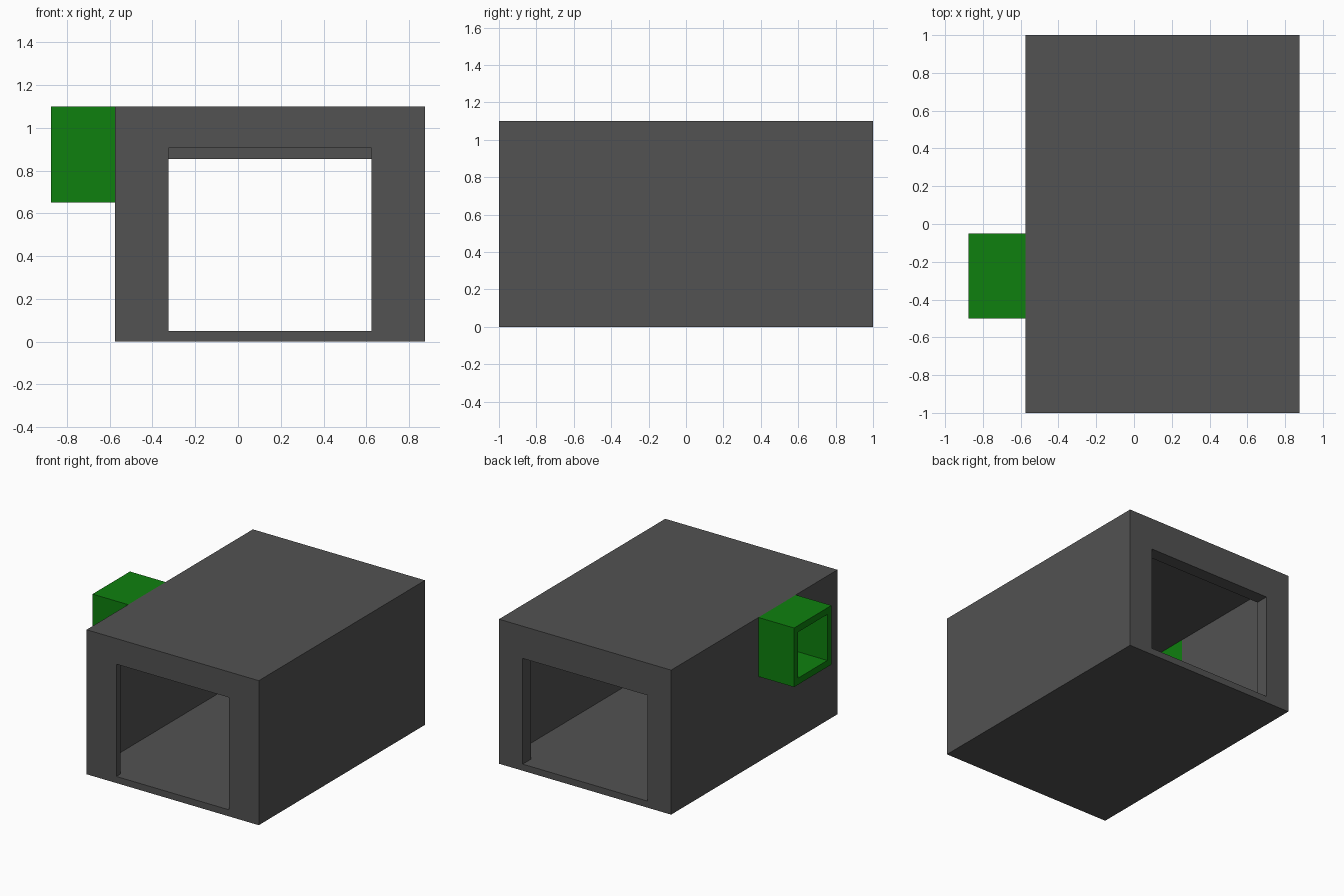
import bpy
import bmesh
from mathutils import Vector

old = bpy.data.objects.get("Cube")
if old:
    bpy.data.objects.remove(old, do_unlink=True)


def material(name, rgb):
    m = bpy.data.materials.new(name)
    m.use_nodes = True
    m.diffuse_color = (*rgb, 1)
    bsdf = next(n for n in m.node_tree.nodes if n.type == 'BSDF_PRINCIPLED')
    bsdf.inputs["Base Color"].default_value = (*rgb, 1)
    return m


GREY = material("dark grey", (0.085, 0.085, 0.085))
GREEN = material("green", (0.0045, 0.216, 0.0045))


def box(name, x, y, z, mat):
    """Box from (min, max) ranges along each axis."""
    bm = bmesh.new()
    bmesh.ops.create_cube(bm, size=1)
    for v in bm.verts:
        v.co = Vector([r[0] if c < 0 else r[1] for c, r in zip(v.co, (x, y, z))])
    mesh = bpy.data.meshes.new(name)
    bm.to_mesh(mesh)
    bm.free()
    mesh.materials.append(mat)
    ob = bpy.data.objects.new(name, mesh)
    bpy.context.scene.collection.objects.link(ob)
    return ob


def cut(ob, x, y, z):
    """Subtract a box from the object and apply the result."""
    cutter = box("cutter", x, y, z, ob.data.materials[0])
    cutter.hide_render = True
    mod = ob.modifiers.new("cut", 'BOOLEAN')
    mod.operation = 'DIFFERENCE'
    mod.solver = 'EXACT'
    mod.object = cutter
    bpy.context.view_layer.update()
    result = bpy.data.meshes.new_from_object(
        ob.evaluated_get(bpy.context.evaluated_depsgraph_get()))
    ob.modifiers.clear()
    ob.data = result
    bpy.data.objects.remove(cutter, do_unlink=True)


# Hollow shell with a thin front wall and a thicker back wall
shell = box("main_shell", (-0.575, 0.875), (-1, 1), (0, 1.1), GREY)
cut(shell, (-0.525, 0.825), (-0.95, 0.9), (0.05, 1.05))
# Front and back openings, level with the inner floor
cut(shell, (-0.325, 0.625), (-1.1, -0.9), (0.05, 0.905))
cut(shell, (-0.375, 0.675), (0.85, 1.1), (0.05, 0.855))
# Hole in the right wall for the duct
cut(shell, (-0.7, -0.5), (-0.45, -0.1), (0.70, 1.05))

# Side duct, open on its outer end
duct = box("side_duct", (-0.875, -0.575), (-0.5, -0.05), (0.65, 1.1), GREEN)
cut(duct, (-1.0, -0.5), (-0.45, -0.1), (0.70, 1.05))

# Panel closing the duct, flush with the inner wall
box("duct_back_panel", (-0.575, -0.525), (-0.45, -0.1), (0.70, 1.05), GREEN)
